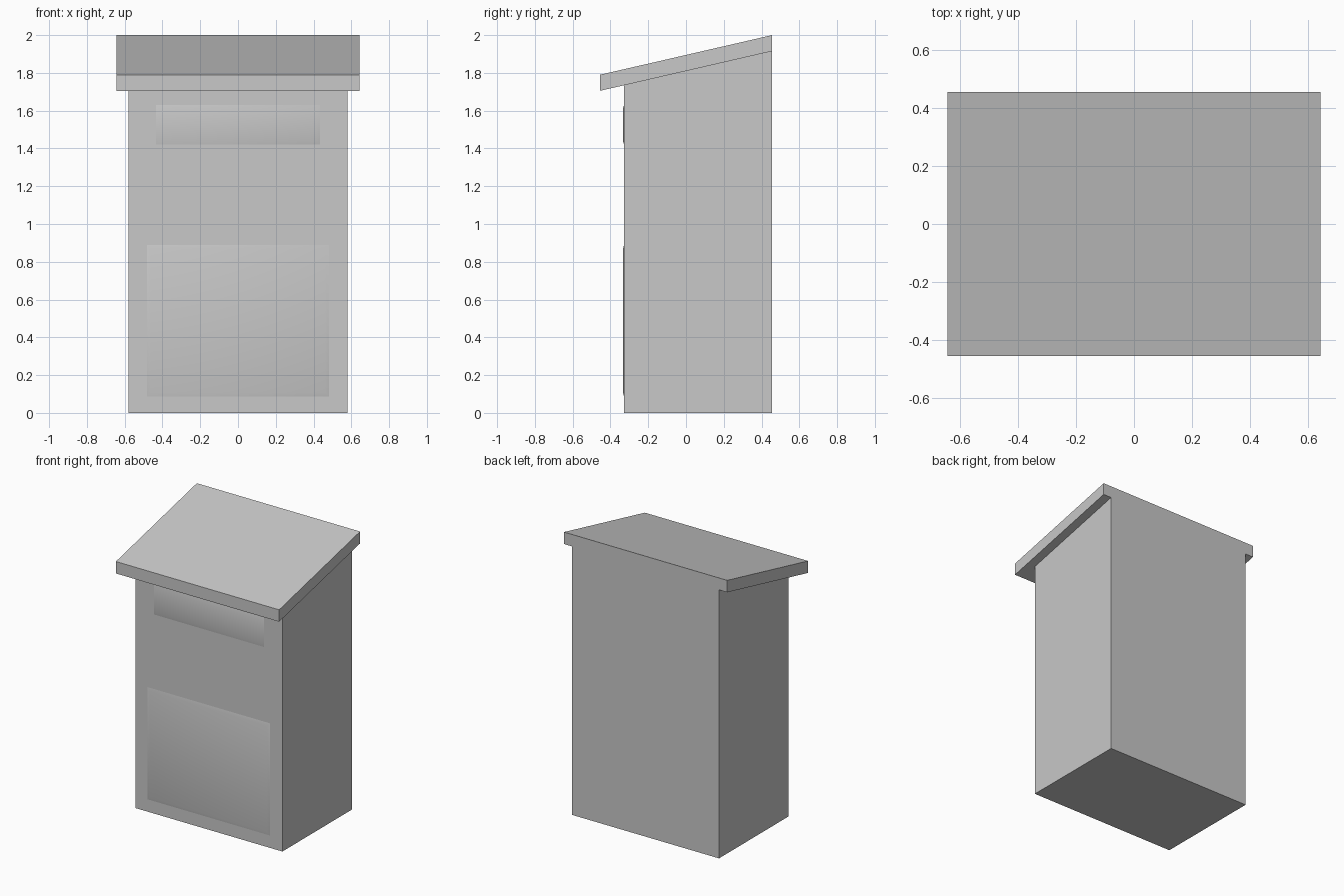
import bpy
import math

cube = bpy.data.objects.get("Cube")
if cube:
    bpy.data.objects.remove(cube, do_unlink=True)

grey = bpy.data.materials.new("light_grey")
grey.use_nodes = True
colour = (0.58, 0.58, 0.58, 1)
grey.diffuse_color = colour
grey.node_tree.nodes["Principled BSDF"].inputs["Base Color"].default_value = colour


def make(name, verts, faces):
    mesh = bpy.data.meshes.new(name)
    mesh.from_pydata(verts, [], faces)
    mesh.materials.append(grey)
    obj = bpy.data.objects.new(name, mesh)
    bpy.context.collection.objects.link(obj)
    return obj


def side_prism(name, half_width, profile):
    """Extrude a side profile of (y, z) points across the width."""
    n = len(profile)
    verts = [(x, y, z) for x in (-half_width, half_width) for y, z in profile]
    faces = [tuple(reversed(range(n))), tuple(range(n, 2 * n))]
    faces += [(i, (i + 1) % n, n + (i + 1) % n, n + i) for i in range(n)]
    return make(name, verts, faces)


def front_plate(name, half_width, bottom, top, inset, depth):
    """Thin raised plate with softly sloping, smooth-shaded edges."""
    verts = []
    for y, d in ((FRONT, 0), (FRONT - depth, inset)):
        w, lo, hi = half_width - d, bottom + d, top - d
        verts += [(-w, y, lo), (w, y, lo), (w, y, hi), (-w, y, hi)]
    faces = [(4, 5, 6, 7)]
    faces += [(i, (i + 1) % 4, 4 + (i + 1) % 4, 4 + i) for i in range(4)]
    obj = make(name, verts, faces)
    obj.data.polygons.foreach_set("use_smooth", [True] * len(faces))
    return obj


FRONT, BACK = -0.328, 0.456
EAVE, RIDGE, THICK = 1.79, 2.0, 0.085
slope = (RIDGE - EAVE) / (2 * BACK)


def underside(y):
    return EAVE - THICK + slope * (y + BACK)


# Box with a sloping top that meets the roof
side_prism("cabinet_body", 0.58, [
    (FRONT, 0), (BACK, 0), (BACK, underside(BACK)), (FRONT, underside(FRONT))])

# Sloping lid overhanging the front and sides
side_prism("sloping_roof", 0.644, [
    (-BACK, EAVE - THICK), (BACK, RIDGE - THICK), (BACK, RIDGE), (-BACK, EAVE)])

# Raised slot cover and access door on the front
front_plate("slot_cover", 0.435, 1.42, 1.63, 0.02, 0.006)
front_plate("access_door", 0.483, 0.088, 0.888, 0.02, 0.006)
